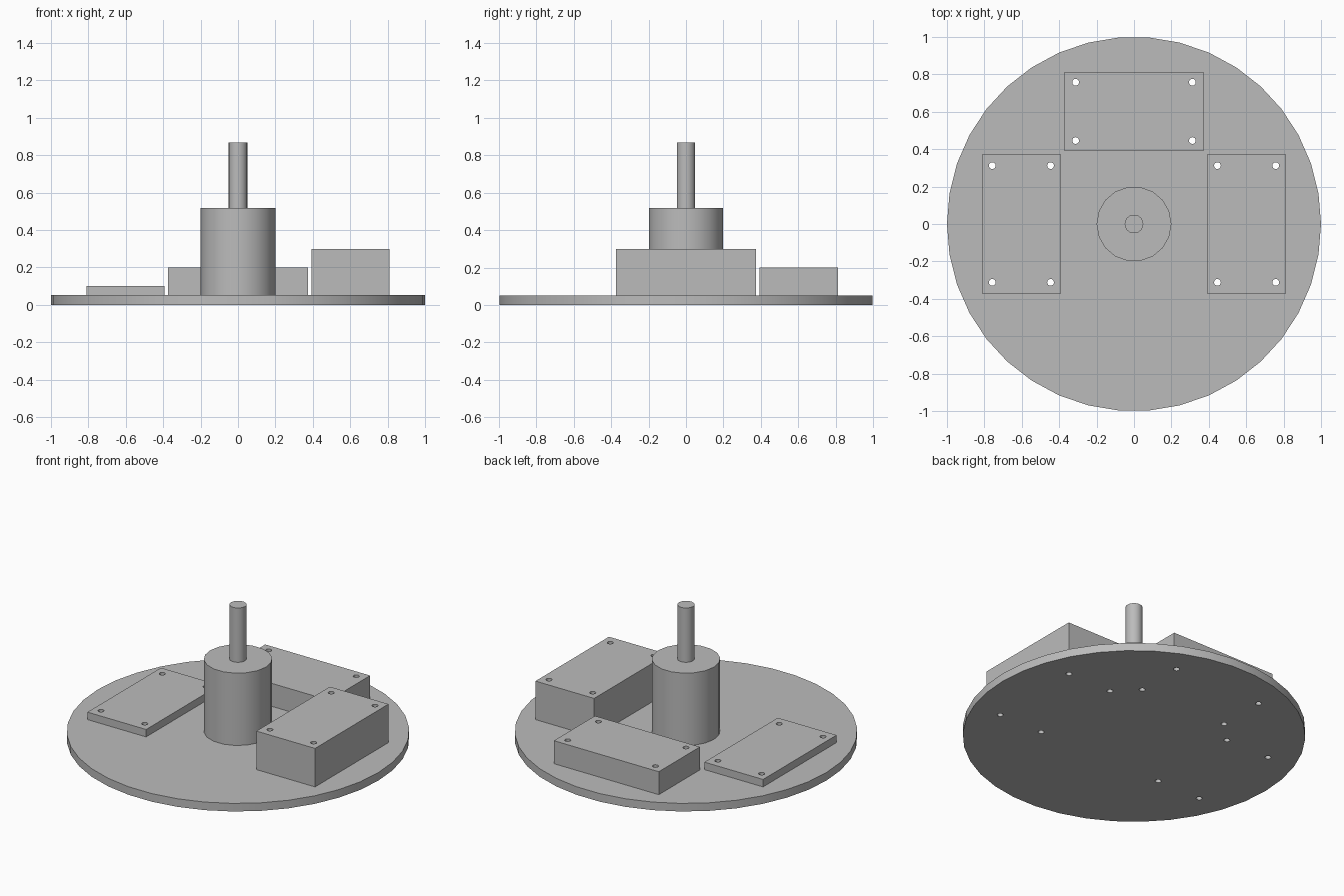
import bpy
import bmesh
import math
from mathutils import Matrix

cube = bpy.data.objects.get("Cube")
if cube:
    bpy.data.objects.remove(cube, do_unlink=True)

GREY = (0.5, 0.5, 0.5, 1.0)
grey = bpy.data.materials.new("plain grey")
grey.use_nodes = True
grey.diffuse_color = GREY
grey.node_tree.nodes["Principled BSDF"].inputs["Base Color"].default_value = GREY

PLATE_TOP = 0.052
ORBIT = 0.602          # distance of each block from the centre
HALF_W, HALF_L = 0.209, 0.374
HOLE_W, HOLE_L = 0.156, 0.312


def add_cylinder(bm, radius, z0, z1, sides, x=0, y=0):
    bmesh.ops.create_cone(
        bm, cap_ends=True, segments=sides, radius1=radius, radius2=radius, depth=z1 - z0,
        matrix=Matrix.Translation((x, y, (z0 + z1) / 2)) @ Matrix.Rotation(math.pi / 2, 4, "Z"))


def finish(bm, name):
    mesh = bpy.data.meshes.new(name)
    bm.to_mesh(mesh)
    bm.free()
    mesh.materials.append(grey)
    obj = bpy.data.objects.new(name, mesh)
    bpy.context.collection.objects.link(obj)
    return obj


def cylinder(name, *args):
    bm = bmesh.new()
    add_cylinder(bm, *args)
    return finish(bm, name)


def block(name, angle, top):
    bm = bmesh.new()
    place = (Matrix.Rotation(angle, 4, "Z")
             @ Matrix.Translation((ORBIT, 0, (PLATE_TOP + top) / 2))
             @ Matrix.Diagonal((2 * HALF_W, 2 * HALF_L, top - PLATE_TOP, 1)))
    bmesh.ops.create_cube(bm, size=1, matrix=place)
    return finish(bm, name)


# Base disc, centre drum and shaft
plate = cylinder("base_plate", 1.0, 0, PLATE_TOP, 38)
drum = cylinder("centre_drum", 0.2, PLATE_TOP, 0.518, 18)
shaft = cylinder("shaft", 0.05, 0.518, 0.868, 18)

# Three blocks of different heights around the drum
angles = (0, math.pi / 2, math.pi)
blocks = [block(name, angle, top) for name, angle, top in
          zip(("left_block", "back_block", "right_block"), angles, (0.3, 0.2, 0.1))]

# Screw holes through the blocks and the plate
bm = bmesh.new()
for angle in angles:
    for sx in (-1, 1):
        for sy in (-1, 1):
            px, py = ORBIT + sx * HOLE_W, sy * HOLE_L
            c, s = math.cos(angle), math.sin(angle)
            add_cylinder(bm, 0.018, -0.1, 0.5, 16, c * px - s * py, s * px + c * py)
cutter = finish(bm, "hole_cutter")
cutter.hide_render = True

for obj in (plate, *blocks):
    mod = obj.modifiers.new("holes", "BOOLEAN")
    mod.operation = "DIFFERENCE"
    mod.solver = "EXACT"
    mod.object = cutter
    bpy.context.view_layer.objects.active = obj
    bpy.ops.object.modifier_apply(modifier=mod.name)
bpy.data.objects.remove(cutter, do_unlink=True)

# Smooth round walls, keep hard rims
bpy.ops.object.select_all(action="DESELECT")
for obj in (plate, drum, shaft, *blocks):
    obj.select_set(True)
bpy.context.view_layer.objects.active = plate
bpy.ops.object.shade_smooth_by_angle(angle=math.radians(35))
